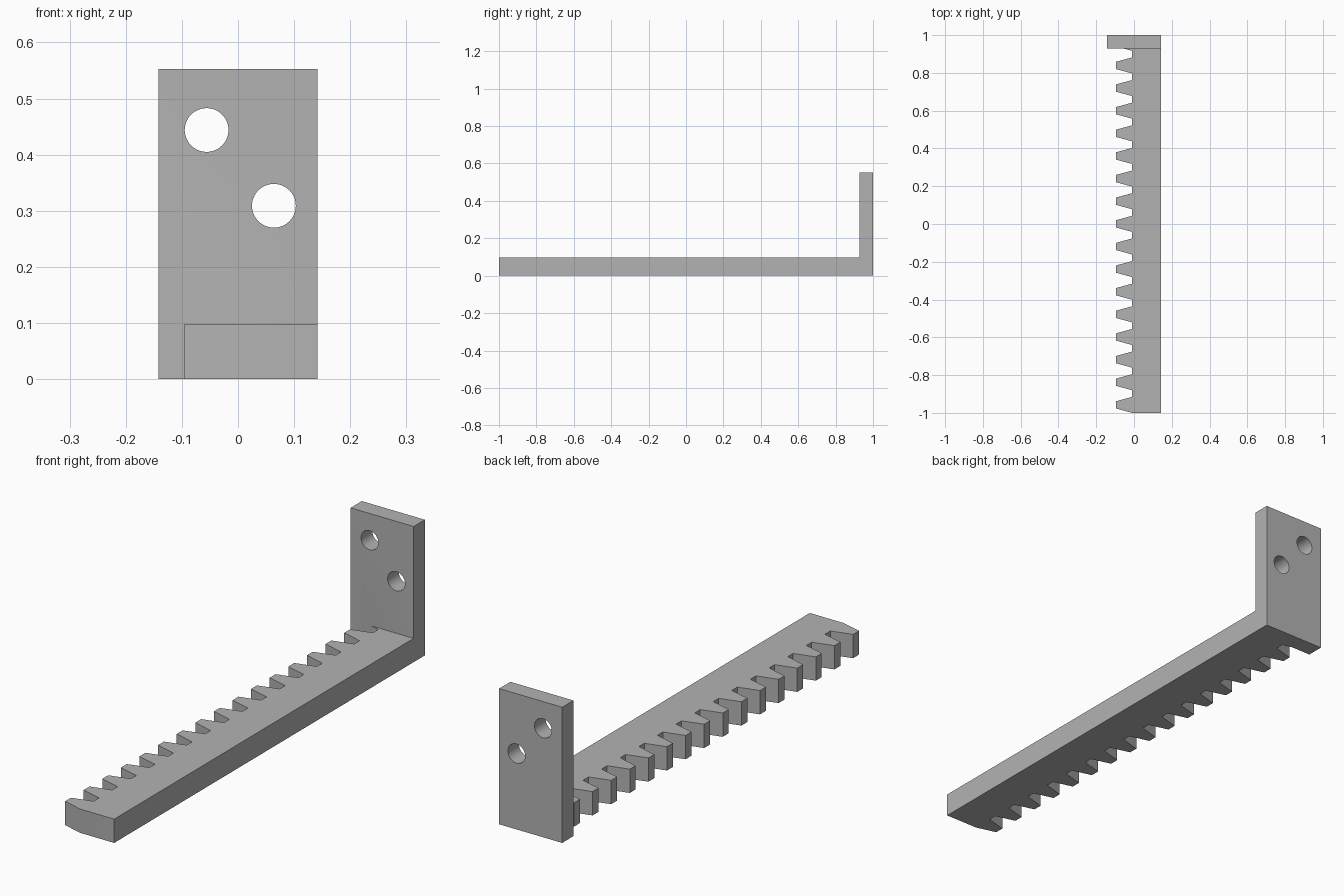
import bpy
import bmesh
from mathutils import Matrix, Vector

cube = bpy.data.objects.get("Cube")
if cube:
    bpy.data.objects.remove(cube, do_unlink=True)

# Sizes
HALF_X, RACK_TOP, PLATE_TOP, PLATE_FRONT = 0.142, 0.097, 0.553, 0.928
ROOT_X, TIP_X = -0.01, -0.096
TEETH, PITCH, FIRST_Y = 16, 0.1198, -0.9575
ROOT_HALF, TIP_HALF = 0.0425, 0.019
HOLES = [(-0.056, 0.444), (0.064, 0.309)]
HOLE_RADIUS = 0.039

grey = bpy.data.materials.new("plain grey")
grey.use_nodes = True
colour = (0.45, 0.45, 0.45, 1)
grey.diffuse_color = colour
grey.node_tree.nodes["Principled BSDF"].inputs["Base Color"].default_value = colour


def finish(name, bm):
    bmesh.ops.recalc_face_normals(bm, faces=bm.faces)
    mesh = bpy.data.meshes.new(name)
    bm.to_mesh(mesh)
    bm.free()
    mesh.materials.append(grey)
    ob = bpy.data.objects.new(name, mesh)
    bpy.context.collection.objects.link(ob)
    return ob


def prism(name, outline, height):
    """Extrude a floor outline upward."""
    bm = bmesh.new()
    face = bm.faces.new([bm.verts.new((x, y, 0)) for x, y in outline])
    top = bmesh.ops.extrude_face_region(bm, geom=[face])["geom"]
    bmesh.ops.translate(bm, vec=Vector((0, 0, height)),
                        verts=[v for v in top if isinstance(v, bmesh.types.BMVert)])
    return finish(name, bm)


def combine(target, other, operation):
    """Apply a boolean and discard the helper."""
    mod = target.modifiers.new(operation.lower(), 'BOOLEAN')
    mod.operation, mod.solver, mod.object = operation, 'EXACT', other
    bpy.context.view_layer.objects.active = target
    bpy.ops.object.modifier_apply(modifier=mod.name)
    bpy.data.objects.remove(other, do_unlink=True)


# Toothed bar: the last flank runs into the end plate
outline = [(HALF_X, -1)]
for i in range(TEETH):
    y = FIRST_Y + i * PITCH
    outline += [(ROOT_X, y - ROOT_HALF), (TIP_X, y - TIP_HALF),
                (TIP_X, y + TIP_HALF), (ROOT_X, y + ROOT_HALF)]
y = FIRST_Y + TEETH * PITCH
outline += [(ROOT_X, y - ROOT_HALF), (TIP_X, y - TIP_HALF),
            (TIP_X, y), (HALF_X, y)]
rack = prism("toothed_bracket", outline, RACK_TOP)

# Upright end plate
plate = prism("end_plate", [(-HALF_X, PLATE_FRONT), (HALF_X, PLATE_FRONT),
                            (HALF_X, 1), (-HALF_X, 1)], PLATE_TOP)

# Two bolt holes through the plate
for x, z in HOLES:
    bm = bmesh.new()
    place = Matrix.Translation((x, 1, z)) @ Matrix.Rotation(1.5707963, 4, 'X')
    bmesh.ops.create_cone(bm, cap_ends=True, segments=48, radius1=HOLE_RADIUS,
                          radius2=HOLE_RADIUS, depth=0.4, matrix=place)
    cutter = finish("hole_cutter", bm)
    cutter.hide_render = True
    combine(plate, cutter, 'DIFFERENCE')

# Join bar and plate into one solid
combine(rack, plate, 'UNION')
bpy.ops.object.select_all(action='DESELECT')
rack.select_set(True)
bpy.context.view_layer.objects.active = rack
bpy.ops.object.shade_smooth_by_angle(angle=0.4)
